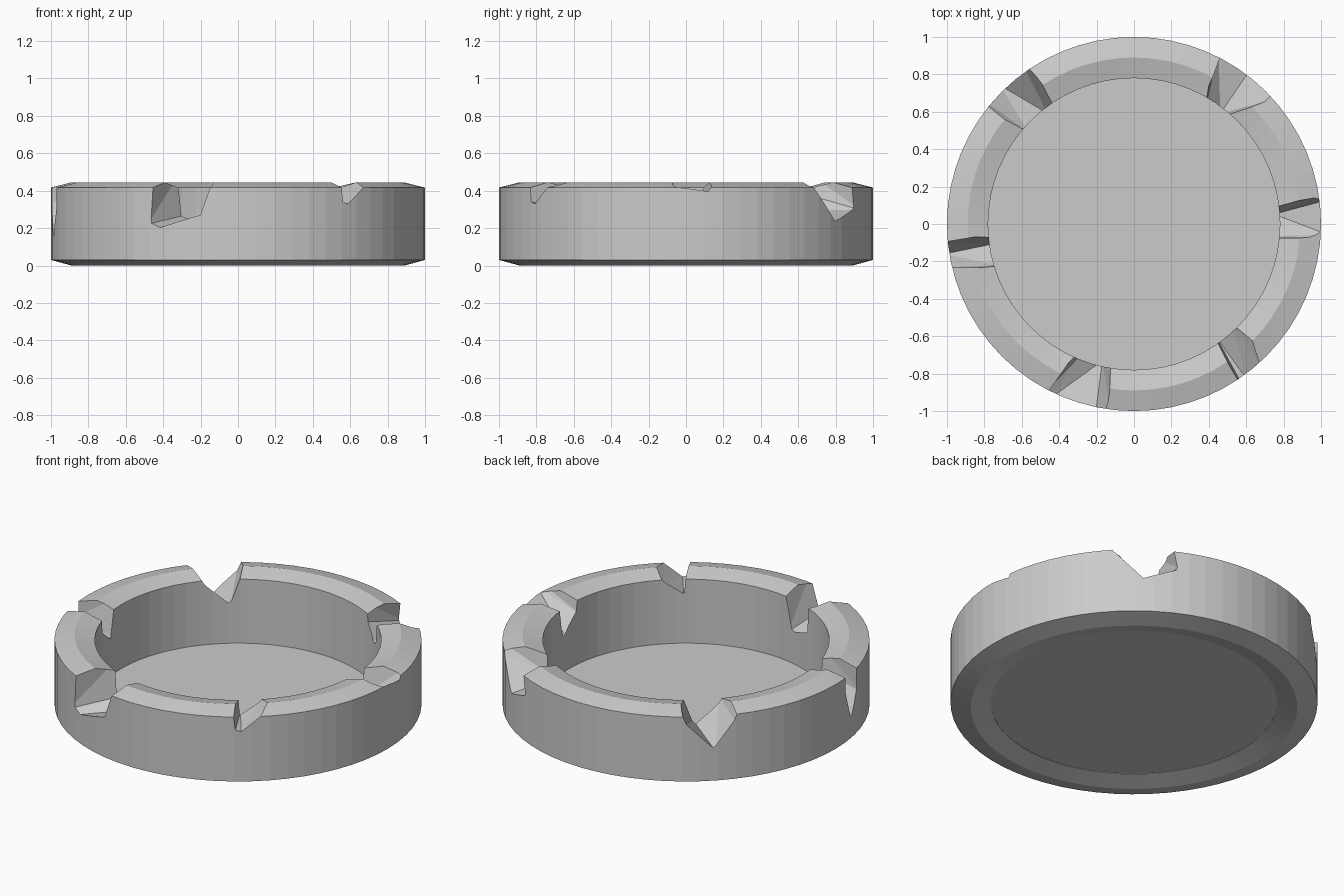
import bpy, bmesh
from math import radians, cos, sin, pi

if "Cube" in bpy.data.objects:
    bpy.data.objects.remove(bpy.data.objects["Cube"])

SIDES = 64


def polar(r, deg, z):
    return (r * cos(radians(deg)), r * sin(radians(deg)), z)


def make_object(name, bm):
    mesh = bpy.data.meshes.new(name)
    bmesh.ops.recalc_face_normals(bm, faces=bm.faces)
    bm.to_mesh(mesh)
    bm.free()
    obj = bpy.data.objects.new(name, mesh)
    bpy.context.collection.objects.link(obj)
    return obj


# Thick ring wall: closed six-point profile revolved around z
profile = [(1, .03), (1, .417), (.89, .445), (.78, .417), (.78, .03), (.89, 0)]
bm = bmesh.new()
loops = [[bm.verts.new(polar(r, 360 * i / SIDES, z)) for r, z in profile] for i in range(SIDES)]
for i in range(SIDES):
    a, b = loops[i], loops[(i + 1) % SIDES]
    for j in range(len(profile)):
        k = (j + 1) % len(profile)
        bm.faces.new((a[j], b[j], b[k], a[k]))
ring = make_object("ring_wall", bm)

# Thin floor closing the dish
bm = bmesh.new()
bmesh.ops.create_circle(bm, cap_ends=True, segments=SIDES, radius=.78)
bmesh.ops.translate(bm, verts=bm.verts, vec=(0, 0, .032))
make_object("dish_floor", bm)

# Broken notches: (angle, height) outline on the outer side, then on the inner side
chips = [
    ([(243, .5), (242, .22), (244.5, .2), (258.5, .275), (263, .5)],
     [(246, .5), (248, .27), (257, .23), (262, .5)]),
    ([(-57, .5), (-56, .34), (-54, .33), (-48, .42), (-43, .5)],
     [(-55, .5), (-54, .33), (-46, .40), (-42, .5)]),
    ([(9, .47), (7, .415), (-3, .44), (-4, .47)],
     [(8, .5), (4, .23), (-5, .34), (-7, .5)]),
    ([(185.5, .5), (185.5, .31), (189, .14), (193, .28), (193, .5)],
     [(184, .5), (188, .27), (197, .36), (198, .5)]),
    ([(41, .47), (43, .42), (53, .23), (64, .3), (62, .5)],
     [(60, .5), (59, .38), (52, .29), (49, .5)]),
    ([(122, .5), (125, .38), (134, .22), (140.5, .38), (143, .5)],
     [(141, .5), (139, .41), (128, .28), (122, .5)]),
]
for n, (outer, inner) in enumerate(chips):
    bm = bmesh.new()
    for r, outline in ((1.03, outer), (.75, inner)):
        for deg, z in outline:
            bm.verts.new(polar(r, deg, z))
    bmesh.ops.convex_hull(bm, input=bm.verts)
    cutter = make_object(f"chip_cutter_{n + 1}", bm)
    cutter.hide_render = True
    cutter.display_type = 'WIRE'
    mod = ring.modifiers.new(f"chip_{n + 1}", 'BOOLEAN')
    mod.operation = 'DIFFERENCE'
    mod.solver = 'EXACT'
    mod.object = cutter
